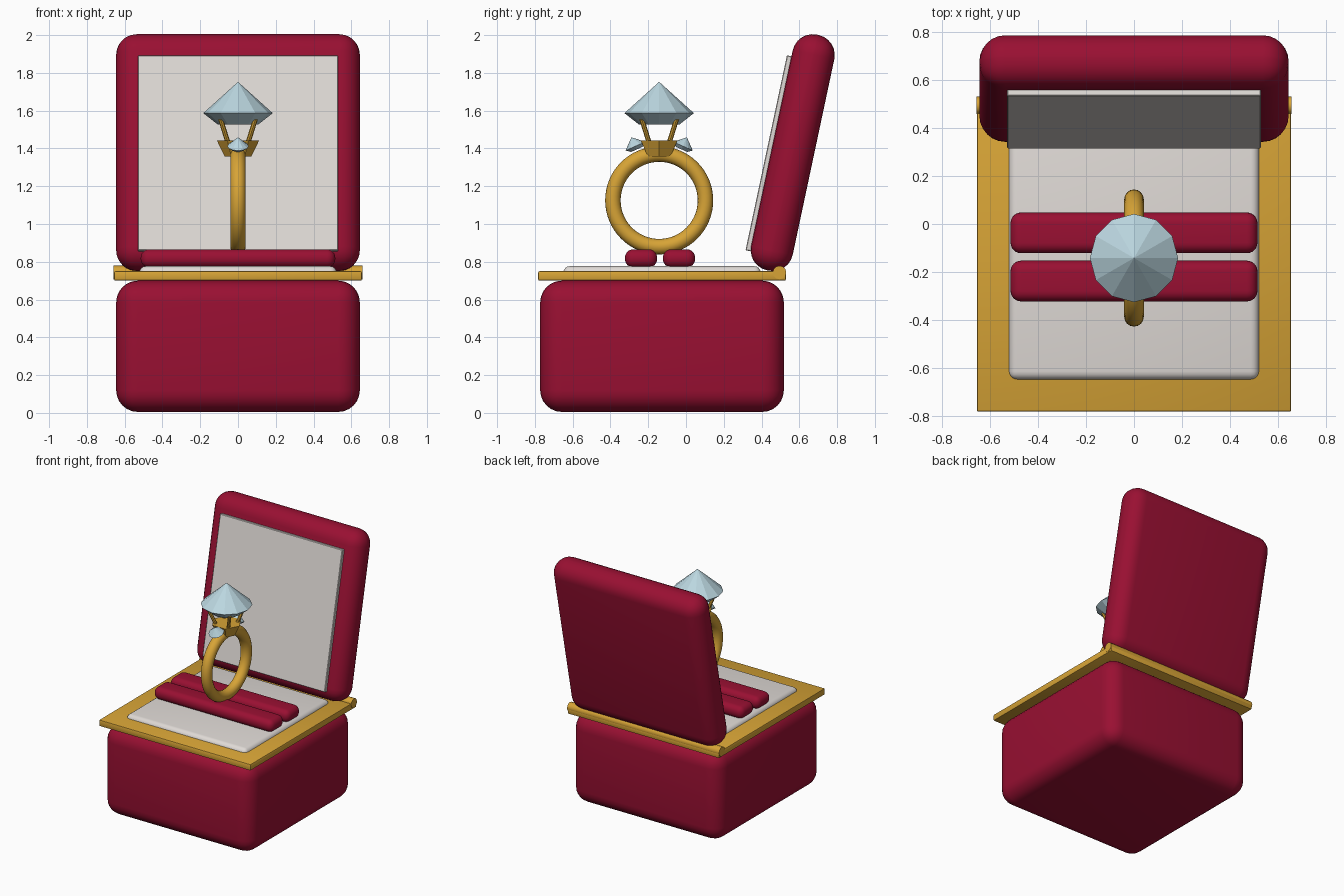
import bpy
import bmesh
from math import radians, sin, cos, pi
from mathutils import Vector, Matrix

if "Cube" in bpy.data.objects:
    bpy.data.objects.remove(bpy.data.objects["Cube"], do_unlink=True)


def material(name, r, g, b):
    m = bpy.data.materials.new(name)
    m.use_nodes = True
    m.diffuse_color = (r, g, b, 1)
    m.node_tree.nodes["Principled BSDF"].inputs["Base Color"].default_value = (r, g, b, 1)
    return m


RED = material("crimson velvet", 0.32, 0.005, 0.032)
GOLD = material("gold", 0.68, 0.37, 0.037)
WHITE = material("ivory satin", 0.74, 0.70, 0.67)
GEM = material("pale blue gem", 0.50, 0.68, 0.75)


def finish(obj, name, mat, smooth=True):
    obj.name = obj.data.name = name
    obj.data.materials.append(mat)
    if smooth:
        bpy.ops.object.select_all(action="DESELECT")
        obj.select_set(True)
        bpy.context.view_layer.objects.active = obj
        bpy.ops.object.shade_smooth_by_angle(angle=radians(35))
    return obj


def box(name, mat, size, center, bevel, segments=6, tilt=0):
    """Rounded box, tilted about x."""
    bm = bmesh.new()
    bmesh.ops.create_cube(bm, size=1)
    bmesh.ops.scale(bm, vec=size, verts=bm.verts)
    bmesh.ops.bevel(bm, geom=bm.edges[:], offset=bevel, segments=segments,
                    profile=0.5, affect="EDGES")
    mesh = bpy.data.meshes.new(name)
    bm.to_mesh(mesh)
    bm.free()
    obj = bpy.data.objects.new(name, mesh)
    bpy.context.collection.objects.link(obj)
    obj.location = center
    obj.rotation_euler.x = tilt
    return finish(obj, name, mat)


def rod(name, mat, start, end, radius, sides=12):
    a, b = Vector(start), Vector(end)
    bpy.ops.mesh.primitive_cylinder_add(vertices=sides, radius=radius, depth=(b - a).length,
                                        location=(a + b) / 2)
    obj = bpy.context.object
    obj.rotation_euler = (b - a).to_track_quat("Z", "Y").to_euler()
    return finish(obj, name, mat)


def gem(name, center, radius, tilt=0):
    """Faceted stone: pointed crown, wide girdle, cut-off base."""
    bm = bmesh.new()
    sides = 12
    rings = []
    for r, z in ((0.58, -0.33), (1, 0)):
        rings.append([bm.verts.new((r * cos(2 * pi * i / sides), r * sin(2 * pi * i / sides), z))
                      for i in range(sides)])
    low, girdle = rings
    apex = bm.verts.new((0, 0, 0.9))
    for i in range(sides):
        j = (i + 1) % sides
        bm.faces.new((low[i], low[j], girdle[j], girdle[i]))
        bm.faces.new((girdle[i], girdle[j], apex))
    bm.faces.new(low[::-1])
    mesh = bpy.data.meshes.new(name)
    bm.to_mesh(mesh)
    bm.free()
    obj = bpy.data.objects.new(name, mesh)
    bpy.context.collection.objects.link(obj)
    obj.location = center
    obj.scale = (radius,) * 3
    obj.rotation_euler.x = tilt
    return finish(obj, name, GEM, smooth=False)


# Box body, gold rim and hinge
MID = -0.127
box("box_base", RED, (1.29, 1.29, 0.695), (0, MID, 0.3525), 0.115)
box("gold_rim", GOLD, (1.312, 1.312, 0.05), (0, MID, 0.725), 0.008, 2)
rod("hinge", GOLD, (-0.658, 0.495, 0.743), (0.658, 0.495, 0.743), 0.036)

# Satin cushion and the two rolls that hold the ring
box("cushion", WHITE, (1.045, 1.045, 0.08), (0, MID, 0.737), 0.035, 4)
for side, y in (("front", -0.238), ("back", -0.037)):
    box(side + "_roll", RED, (1.03, 0.17, 0.096), (0, y, 0.818), 0.044)

# Open lid with its lining
TILT = radians(-12)
lid_center = Vector((0, 0.565, 1.378))
box("lid", RED, (1.29, 0.225, 1.275), lid_center, 0.108, tilt=TILT)
lining_offset = Matrix.Rotation(TILT, 3, "X") @ Vector((0, -0.117, -0.03))
box("lid_lining", WHITE, (1.06, 0.04, 1.055), lid_center + lining_offset, 0.004, 1, TILT)

# Ring band
RING_Y = -0.142
bpy.ops.mesh.primitive_torus_add(major_radius=0.245, minor_radius=0.041, major_segments=64,
                                 minor_segments=16, location=(0, RING_Y, 1.125),
                                 rotation=(0, pi / 2, 0))
finish(bpy.context.object, "ring_band", GOLD)

# Six-sided setting; vertices point along x
bpy.ops.mesh.primitive_cone_add(vertices=6, radius1=0.07, radius2=0.112, depth=0.085,
                                location=(0, RING_Y, 1.4), rotation=(0, 0, pi / 2))
finish(bpy.context.object, "setting", GOLD, smooth=False)

# Prongs
for sx, nx in ((1, "left"), (-1, "right")):
    for sy, ny in ((-1, "front"), (1, "back")):
        rod(f"{ny}_{nx}_prong", GOLD, (sx * 0.05, RING_Y + sy * 0.05, 1.42),
            (sx * 0.092, RING_Y + sy * 0.092, 1.555), 0.013, 8)

# Main stone and the two side stones
gem("main_stone", (0, RING_Y, 1.587), 0.184)
for sy, ny in ((-1, "front"), (1, "back")):
    gem(ny + "_side_stone", (0, RING_Y + sy * 0.126, 1.412), 0.057, radians(-24 * sy))
